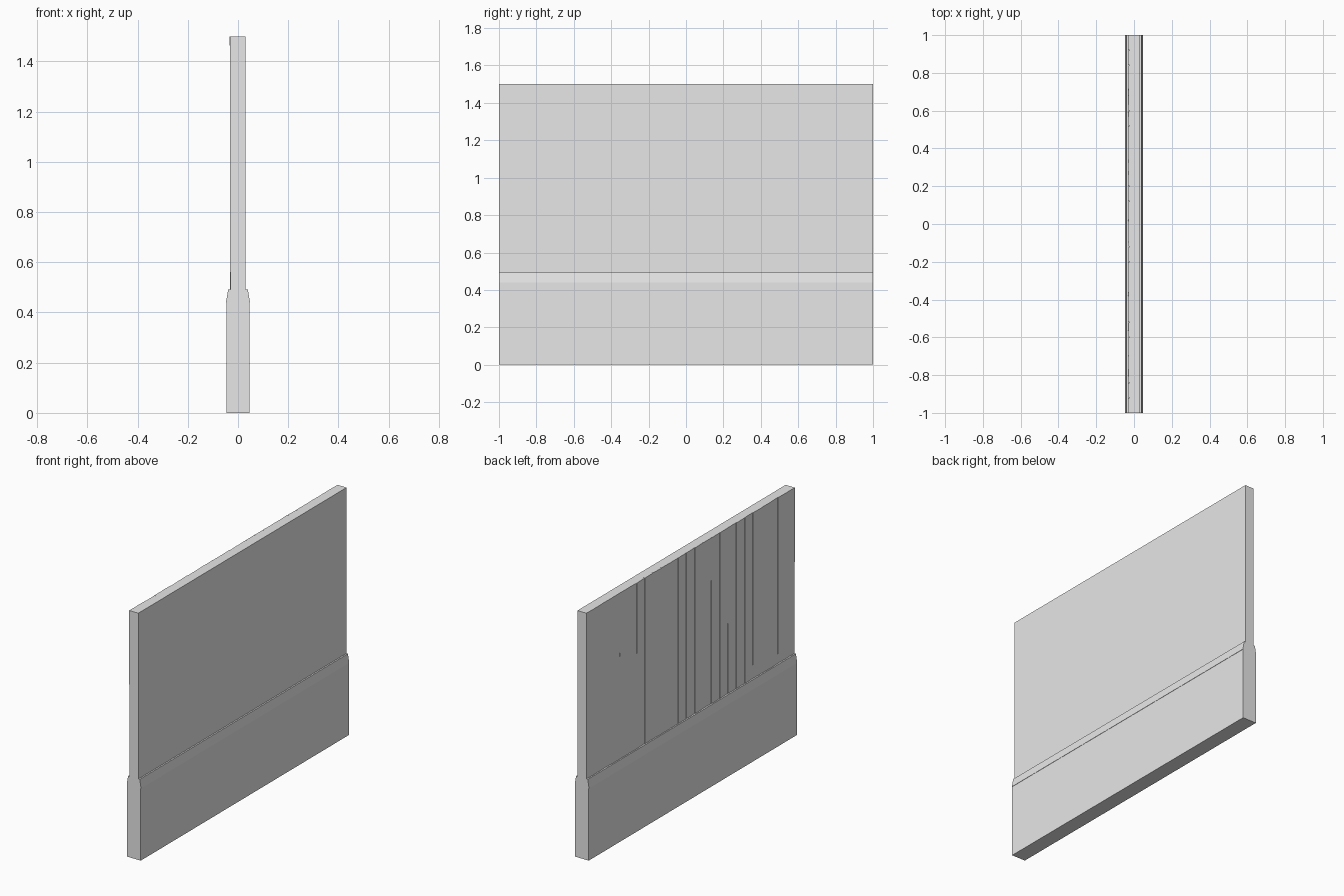
import bpy, bmesh, random
from mathutils import Matrix

random.seed(4)
cube = bpy.data.objects.get("Cube")
if cube:
    bpy.data.objects.remove(cube, do_unlink=True)

mat = bpy.data.materials.new("plain_grey")
mat.use_nodes = True
grey = (0.8, 0.8, 0.8, 1)
mat.diffuse_color = grey
mat.node_tree.nodes["Principled BSDF"].inputs["Base Color"].default_value = grey


def finish(name, bm):
    bmesh.ops.recalc_face_normals(bm, faces=bm.faces)
    mesh = bpy.data.meshes.new(name)
    bm.to_mesh(mesh)
    bm.free()
    mesh.materials.append(mat)
    obj = bpy.data.objects.new(name, mesh)
    bpy.context.collection.objects.link(obj)


def extrude_profile(name, points):
    """Run an x-z profile along the whole length of the wall."""
    bm = bmesh.new()
    face = bm.faces.new([bm.verts.new((x, -1, z)) for x, z in points])
    new = bmesh.ops.extrude_face_region(bm, geom=[face])["geom"]
    verts = [v for v in new if isinstance(v, bmesh.types.BMVert)]
    bmesh.ops.translate(bm, verts=verts, vec=(0, 2, 0))
    finish(name, bm)


def rectangle(x0, x1, z0, z1):
    return [(x0, z0), (x1, z0), (x1, z1), (x0, z1)]


# Thick base and thin upper panel
extrude_profile("base_wall", rectangle(-0.046, 0.046, 0, 0.445))
extrude_profile("upper_panel", rectangle(-0.024, 0.03, 0.44, 1.5))

# Sloped cap rail on both sides
for side, label in ((1, "left"), (-1, "right")):
    extrude_profile(label + "_cap_rail", [
        (side * x, z) for x, z in
        ((0.02, 0.44), (0.048, 0.44), (0.039, 0.492), (0.02, 0.492))])

# Slightly uneven upright boards on one side
count = 25
width = 2 / count
for i in range(count):
    bm = bmesh.new()
    bmesh.ops.create_cube(bm, size=1)
    bmesh.ops.scale(bm, vec=(0.01, width - 0.001, 1.04), verts=bm.verts)
    twist = Matrix.Rotation(random.uniform(-0.04, 0.04), 4, "Z")
    lean = Matrix.Rotation(random.uniform(-0.002, 0.002), 4, "Y")
    place = Matrix.Translation((-0.0255 + random.uniform(-0.001, 0.001),
                                -1 + (i + 0.5) * width, 0.98))
    bmesh.ops.transform(bm, matrix=place @ lean @ twist, verts=bm.verts)
    finish(f"board_{i + 1}", bm)
